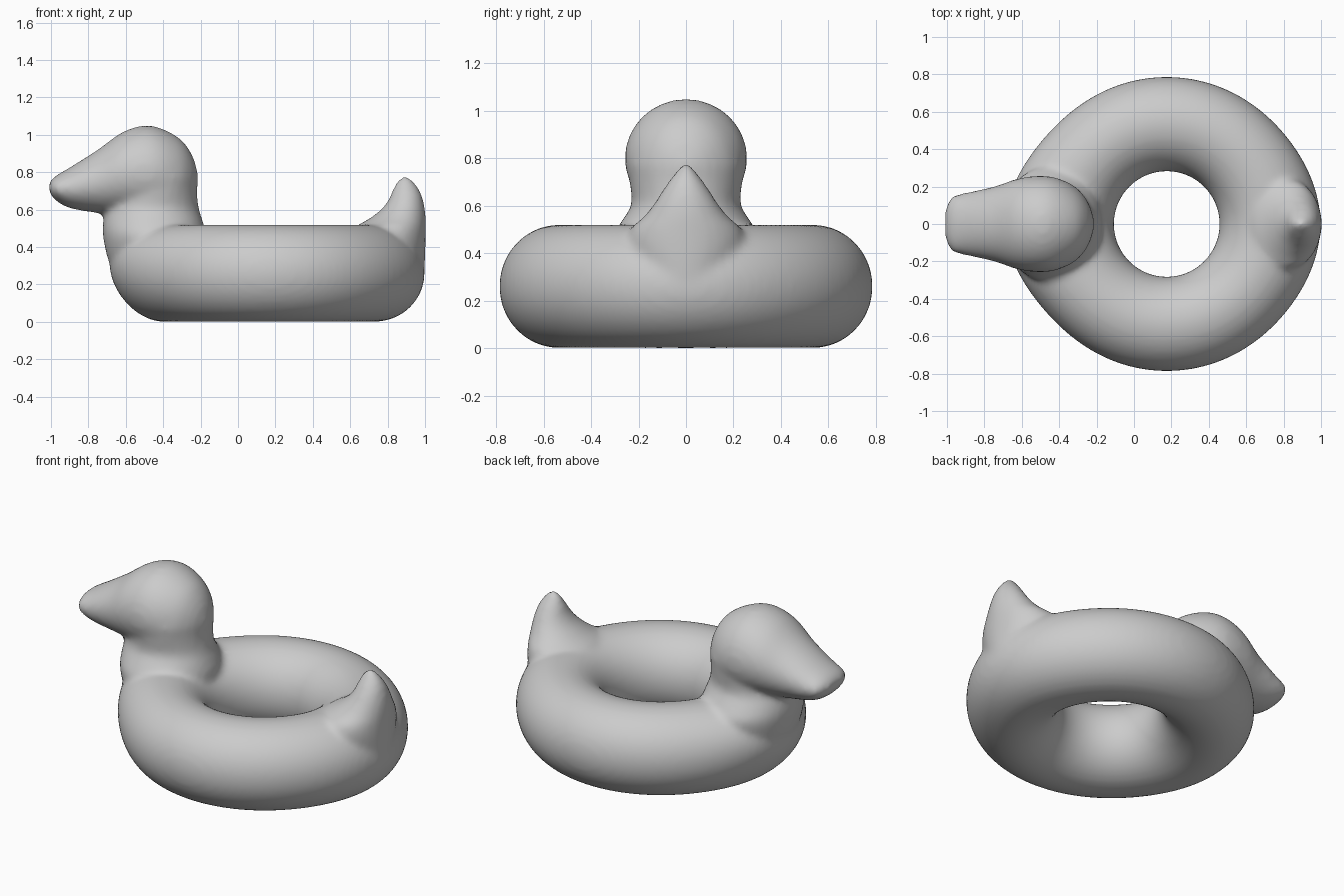
import bpy, bmesh
from math import sin, cos, pi, tau

cube = bpy.data.objects.get("Cube")
if cube:
    bpy.data.objects.remove(cube, do_unlink=True)

SEGMENTS = 32
RING_X = 0.175
bm = bmesh.new()


def skin(rings, closed=False):
    """Join rows of points into a closed shell."""
    rows = [[bm.verts.new(p) for p in ring] for ring in rings]
    pairs = list(zip(rows, rows[1:]))
    if closed:
        pairs.append((rows[-1], rows[0]))
    for a, b in pairs:
        n = len(a)
        for i in range(n):
            j = (i + 1) % n
            bm.faces.new((a[i], a[j], b[j], b[i]))
    if not closed:
        bm.faces.new(rows[0])
        bm.faces.new(rows[-1])


def smooth_stations(stations, steps=4):
    """Catmull-Rom interpolation between cross-section stations."""
    pts = [stations[0]] + stations + [stations[-1]]
    out = []
    for a, b, c, d in zip(pts, pts[1:], pts[2:], pts[3:]):
        for s in range(steps):
            t = s / steps
            out.append([q + t * ((r - p) + t * ((2*p - 5*q + 4*r - u)
                        + t * (3*q - p - 3*r + u))) / 2
                        for p, q, r, u in zip(a, b, c, d)])
    return out + [stations[-1]]


def loft(stations, along):
    """Stations hold position, lower limit, upper limit and half width."""
    rings = []
    for pos, low, high, wide in smooth_stations(stations):
        mid, half = (low + high) / 2, (high - low) / 2
        ring = []
        for i in range(SEGMENTS):
            a = tau * i / SEGMENTS
            u, y = mid + half * cos(a), wide * sin(a)
            ring.append((pos, y, u) if along == "x" else (u, y, pos))
        rings.append(ring)
    skin(rings)


# Inflated ring, fuller under the neck and the tail
ring_rows = []
for i in range(96):
    a = tau * i / 96
    swell = abs(cos(a)) ** 8
    front = swell if cos(a) < 0 else 0
    outer = 0.787 + swell * 0.036 + front * 0.034
    inner = 0.282
    mid, half = (outer + inner) / 2, (outer - inner) / 2
    row = []
    for k in range(40):
        b = tau * k / 40
        z = 0.26 * sin(b)
        r = mid + half * cos(b) + front * 0.2 * z * max(0, cos(b))
        row.append((RING_X + r * cos(a), r * sin(a), 0.26 + z))
    ring_rows.append(row)
skin(ring_rows, closed=True)

# Head tapering into the bill
loft([(-1.008, 0.69, 0.75, 0.08), (-0.975, 0.65, 0.78, 0.145),
      (-0.9, 0.608, 0.825, 0.167), (-0.75, 0.582, 0.92, 0.2),
      (-0.62, 0.57, 1.013, 0.243), (-0.5, 0.55, 1.05, 0.258),
      (-0.4, 0.55, 1.03, 0.242), (-0.3, 0.57, 0.97, 0.185),
      (-0.24, 0.65, 0.88, 0.105), (-0.215, 0.73, 0.79, 0.03)], "x")

# Neck flaring onto the ring
loft([(0.25, -0.66, -0.2, 0.26), (0.35, -0.7, -0.18, 0.29),
      (0.46, -0.722, -0.17, 0.31), (0.53, -0.722, -0.185, 0.275),
      (0.6, -0.712, -0.208, 0.232), (0.68, -0.69, -0.218, 0.235),
      (0.78, -0.66, -0.218, 0.245)], "z")

# Upturned tail
loft([(0.3, 0.62, 1.0, 0.2), (0.42, 0.6, 1.003, 0.25),
      (0.5, 0.62, 1.004, 0.235), (0.55, 0.7, 1.004, 0.182),
      (0.6, 0.765, 1.0, 0.14), (0.65, 0.804, 0.99, 0.108),
      (0.7, 0.825, 0.973, 0.075), (0.75, 0.85, 0.94, 0.036),
      (0.775, 0.87, 0.915, 0.018)], "z")

bmesh.ops.recalc_face_normals(bm, faces=bm.faces[:])
mesh = bpy.data.meshes.new("duck_swim_ring")
bm.to_mesh(mesh)
bm.free()
duck = bpy.data.objects.new("duck_swim_ring", mesh)
bpy.context.collection.objects.link(duck)

# Plain grey vinyl
grey = bpy.data.materials.new("plain_grey")
grey.use_nodes = True
color = (0.6, 0.6, 0.6, 1)
grey.diffuse_color = color
grey.node_tree.nodes["Principled BSDF"].inputs["Base Color"].default_value = color
mesh.materials.append(grey)

# Fuse the shells into one soft skin
fuse = duck.modifiers.new("fuse", "REMESH")
fuse.mode = "VOXEL"
fuse.voxel_size = 0.018
fuse.use_smooth_shade = True
soften = duck.modifiers.new("soften", "SMOOTH")
soften.factor = 0.5
soften.iterations = 8
